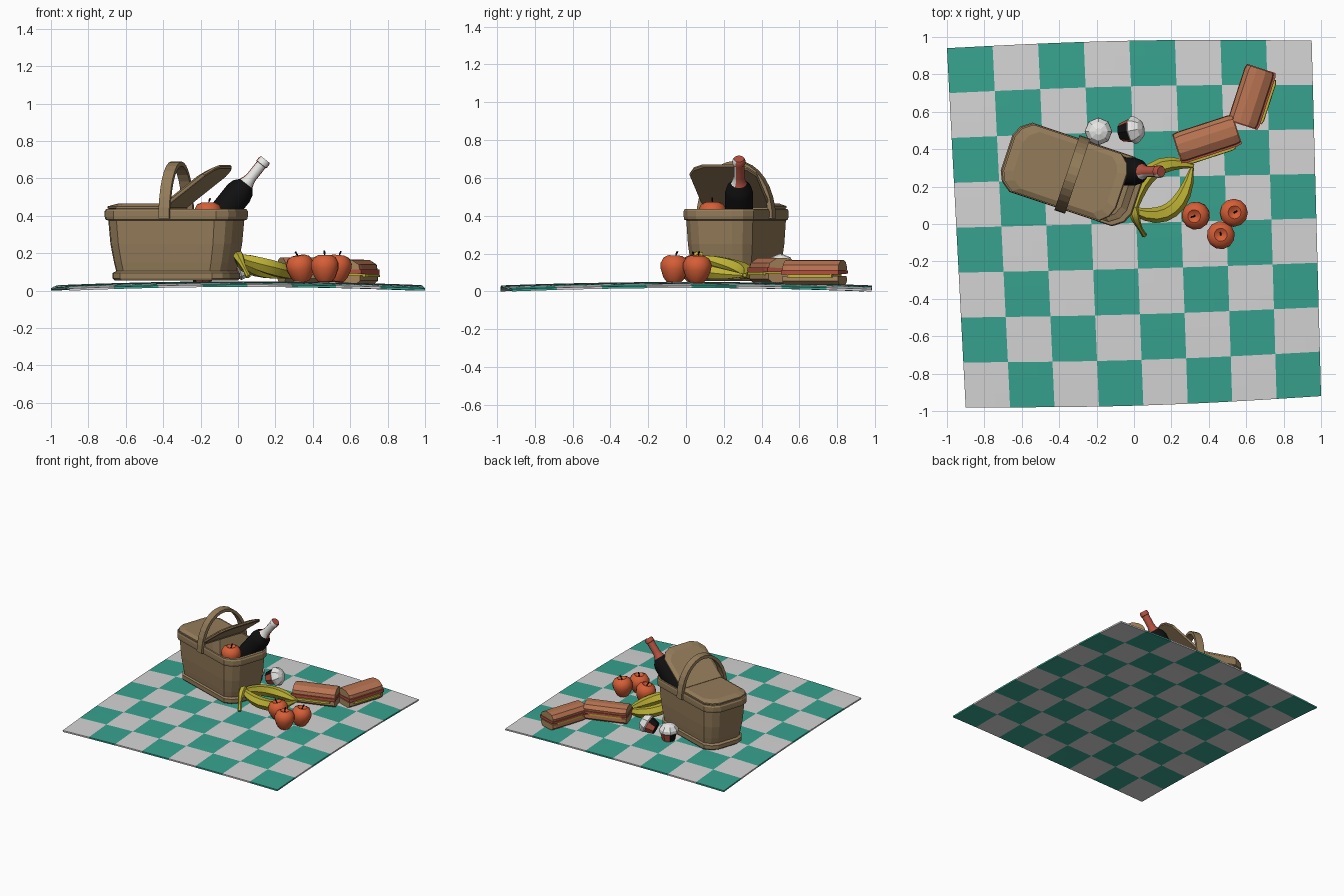
import bpy
from math import sin, cos, pi, radians
from mathutils import Matrix, Vector

if "Cube" in bpy.data.objects:
    bpy.data.objects.remove(bpy.data.objects["Cube"])


def material(name, *rgb):
    lin = [((c / 255 + 0.055) / 1.055) ** 2.4 for c in rgb] + [1]
    m = bpy.data.materials.new(name)
    m.use_nodes = True
    m.diffuse_color = lin
    bsdf = m.node_tree.nodes["Principled BSDF"]
    bsdf.inputs["Base Color"].default_value = lin
    bsdf.inputs["Roughness"].default_value = 0.8
    return m


TEAL = material("teal cloth", 55, 162, 142)
PALE = material("pale cloth", 212, 212, 212)
WICKER = material("wicker brown", 148, 124, 90)
APPLE = material("apple orange red", 214, 94, 54)
YELLOW = material("banana yellow", 188, 176, 52)
CRUST = material("bread crust", 184, 116, 82)
BREAD = material("bread tan", 168, 134, 92)
RED = material("dull red", 178, 80, 64)
BLACK = material("black", 16, 16, 16)
WHITE = material("white", 232, 232, 230)


def make(name, verts, faces, mats, matrix=Matrix(), rule=None, smooth=False):
    me = bpy.data.meshes.new(name)
    me.from_pydata(verts, [], faces)
    for m in mats:
        me.materials.append(m)
    if rule:
        for p in me.polygons:
            p.material_index = rule(p.center, p.normal)
    ob = bpy.data.objects.new(name, me)
    ob.matrix_world = matrix
    bpy.context.scene.collection.objects.link(ob)
    if smooth:
        bpy.ops.object.select_all(action="DESELECT")
        ob.select_set(True)
        bpy.context.view_layer.objects.active = ob
        bpy.ops.object.shade_smooth_by_angle(angle=radians(40))
    return ob


def skin(name, rings, *args, **kw):
    """Join rings of points with quads and cap both ends."""
    n = len(rings[0])
    faces = [list(range(n))[::-1], list(range(n * (len(rings) - 1), n * len(rings)))]
    for k in range(len(rings) - 1):
        for i in range(n):
            j = (i + 1) % n
            faces.append([k * n + i, k * n + j, k * n + n + j, k * n + n + i])
    return make(name, [p for r in rings for p in r], faces, *args, **kw)


def loft(name, section, levels, *args, **kw):
    """Stack a flat outline at (scale, height) levels."""
    return skin(name, [[(x * s, y * s, z) for x, y in section] for s, z in levels], *args, **kw)


def circle(n):
    return [(cos(2 * pi * i / n), sin(2 * pi * i / n)) for i in range(n)]


def tube(name, a, b, c, radii, mats, sides=6, **kw):
    """Tube with varying radius along a quadratic curve."""
    a, b, c = Vector(a), Vector(b), Vector(c)
    rings = []
    for k, r in enumerate(radii):
        t = k / (len(radii) - 1)
        p = a * (1 - t) ** 2 + b * 2 * t * (1 - t) + c * t * t
        d = ((b - a) * (1 - t) + (c - b) * t).normalized()
        u = d.orthogonal().normalized() if abs(d.z) > 0.95 else d.cross(Vector((0, 0, 1))).normalized()
        v = u.cross(d)
        rings.append([p + (u * x - v * y) * r for x, y in circle(sides)])
    return skin(name, rings, mats, **kw)


def place(x, y, z, turn=0, tilt=0):
    return (Matrix.Translation((x, y, z)) @ Matrix.Rotation(radians(turn), 4, "Z")
            @ Matrix.Rotation(radians(tilt), 4, "Y"))


# Checked blanket, gently domed
CELLS, SUB = 8, 3
N = CELLS * SUB
verts, faces = [], []
for j in range(N + 1):
    for i in range(N + 1):
        s, t = i / N, j / N
        x = (1 - t) * (-0.9 + 1.9 * s) + t * (-1 + 1.95 * s)
        y = (1 - s) * (-0.98 + 1.92 * t) + s * (-0.92 + 1.9 * t)
        y += 0.02 * sin(pi * s) * (2 * t - 1)
        z = 0.012 + 0.08 * s * (1 - s) + 0.072 * t * (1 - t)
        verts.append((x, y, z))
for j in range(N):
    for i in range(N):
        k = j * (N + 1) + i
        faces.append([k, k + 1, k + N + 2, k + N + 1])
blanket = make("blanket", verts, faces, [TEAL, PALE])
for k, p in enumerate(blanket.data.polygons):
    p.material_index = (k // N // SUB + k % N // SUB + 1) % 2
solid = blanket.modifiers.new("thickness", "SOLIDIFY")
solid.thickness, solid.offset = 0.012, -1

# Hollow basket with base band and rim
basket_at = place(-0.33, 0.265, 0, -18.5)
end = [(0.29, -0.195), (0.345, -0.155), (0.37, -0.1), (0.37, 0.1), (0.345, 0.155), (0.29, 0.195)]
outline = end + [(-x, -y) for x, y in end]
loft("basket_body", outline,
     [(0.86, 0.055), (0.89, 0.065), (0.89, 0.095), (0.84, 0.105), (0.87, 0.15), (0.92, 0.25), (0.95, 0.375),
      (0.99, 0.38), (1.0, 0.395), (1.0, 0.425), (0.98, 0.437), (0.91, 0.437), (0.82, 0.1)],
     [WICKER], basket_at)

# Two half lids, one closed and one propped open
half = [(0, -0.195)] + end + [(0, 0.195)]
lid = [(0.94, 0), (0.96, 0.006), (0.96, 0.016), (0.82, 0.03)]
loft("closed_lid", half, lid, [WICKER], basket_at @ place(0, 0, 0.435, 180))
loft("open_lid", half, lid, [WICKER], basket_at @ place(0, 0, 0.445, 0, -37))

# Arched carrying handle
rings = []
for k in range(17):
    a = pi * k / 16
    rings.append([(x, (0.212 - d) * cos(a), 0.385 + (0.305 - d) * sin(a))
                  for x, d in ((-0.03, 0), (0.03, 0), (0.03, 0.024), (-0.03, 0.024))])
skin("basket_handle", rings, [WICKER], basket_at)

# Bottle leaning out of the basket
loft("bottle", circle(12),
     [(0.065, 0), (0.075, 0.01), (0.075, 0.27), (0.066, 0.305), (0.042, 0.335), (0.033, 0.36),
      (0.029, 0.38), (0.029, 0.465), (0.034, 0.467), (0.034, 0.49), (0.028, 0.5)],
     [BLACK, WHITE, RED], place(-0.165, 0.28, 0.31, 0, 38.5),
     rule=lambda c, n: 0 if c.z < 0.34 else 1 if n.y < -0.3 else 2, smooth=True)


# Apples with stems
def apple(name, x, y, z, turn, tilt):
    at = place(x, y, z, turn, tilt)
    loft(name, circle(12),
         [(0.015, 0.01), (0.038, 0), (0.058, 0.025), (0.074, 0.07), (0.075, 0.1), (0.06, 0.13),
          (0.035, 0.142), (0.008, 0.122)], [APPLE], at, smooth=True)
    tube(name + "_stem", (0, 0, 0.12), (0, 0, 0.14), (0.012, 0, 0.165), [0.005] * 4, [BLACK], 5, matrix=at)


apple("apple_left", 0.345, 0.05, 0.048, 200, 10)
apple("apple_right", 0.525, 0.055, 0.048, 30, 6)
apple("apple_front", 0.465, -0.065, 0.048, 100, 3)
apple("apple_in_basket", -0.16, 0.14, 0.33, 0, 0)

# Bananas joined at a drooping stem
fat = [0.02, 0.034, 0.041, 0.044, 0.044, 0.042, 0.037, 0.027, 0.01]
tube("banana_front", (0.0, 0.07, 0.18), (0.25, -0.03, 0.1), (0.31, 0.3, 0.085), fat, [YELLOW], smooth=True)
tube("banana_back", (0.0, 0.08, 0.175), (0.05, 0.38, 0.1), (0.32, 0.31, 0.085), fat, [YELLOW], smooth=True)
tube("banana_stem", (0.0, 0.09, 0.19), (0.0, 0.02, 0.19), (0.055, -0.06, 0.075),
     [0.018, 0.03, 0.026, 0.018, 0.012, 0.014], [YELLOW], smooth=True)


# Filled rolls: crusty outside, pale cut ends
def slab(name, section, length, mats, at, rule=None):
    rings = [[(x * length, y * s, z) for y, z in section] for x, s in ((-0.5, 0.93), (-0.42, 1), (0.42, 1), (0.5, 0.93))]
    skin(name, rings, mats, at, rule=rule)


def roll(name, x, y, z, turn, length):
    at = place(x, y, z, turn)
    top = [(-0.078, 0.075), (0.078, 0.075), (0.082, 0.095), (0.06, 0.122), (0.02, 0.132), (-0.03, 0.13), (-0.072, 0.105)]
    base = [(-0.055, 0), (0.055, 0), (0.08, 0.02), (0.078, 0.048), (-0.078, 0.048), (-0.08, 0.02)]
    slab(name + "_top", top, length, [CRUST, BREAD], at, lambda c, n: int(abs(n.x) > 0.8 or n.z < -0.5))
    slab(name + "_base", base, length, [CRUST, BREAD], at, lambda c, n: int(abs(n.x) > 0.8 or n.y < -0.3))
    slab(name + "_tomato", [(-0.088, 0.056), (0.085, 0.06), (0.085, 0.077), (-0.088, 0.08)], length * 1.03, [RED], at)
    slab(name + "_cheese", [(-0.102, 0.04), (0.08, 0.046), (0.08, 0.06), (-0.1, 0.056)], length * 0.8, [YELLOW], at)


roll("long_roll", 0.39, 0.455, 0.046, 18, 0.33)
roll("short_roll", 0.63, 0.68, 0.034, 72, 0.31)


# Small cakes with white domes, one tipped over
def cake(name, at):
    loft(name, circle(8),
         [(0.048, 0), (0.064, 0.06), (0.074, 0.068), (0.072, 0.09), (0.05, 0.118), (0.018, 0.13)],
         [RED, WHITE, BLACK], at,
         rule=lambda c, n: 1 if c.z > 0.06 else 2 if c.z < 0.01 or n.x < -0.8 else 0)


cake("upright_cake", place(-0.19, 0.495, 0.045))
cake("tipped_cake", place(-0.07, 0.49, 0.1, 10, 68))
